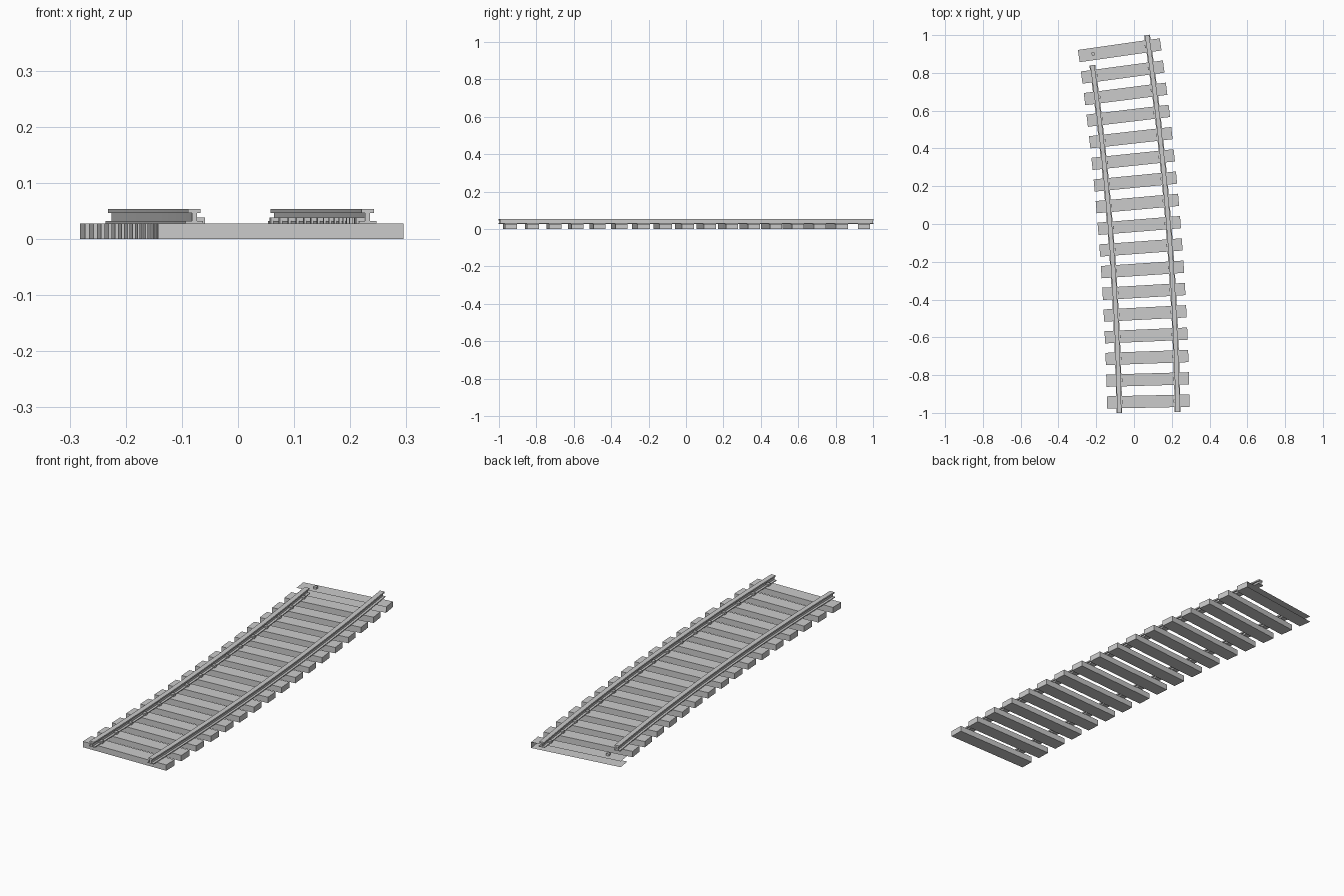
import bpy, bmesh, math
from mathutils import Matrix, Vector

if "Cube" in bpy.data.objects:
    bpy.data.objects.remove(bpy.data.objects["Cube"])

N = 17                                   # sleepers / track sections
T0, T1 = math.radians(1.2), math.radians(8.1)
STEP = (T1 - T0) / (N - 1)
START, END = Vector((0.0755, -0.94)), Vector((-0.0755, 0.92))
R = (END - START).length / (2 * math.sin((T1 - T0) / 2))
C = START - R * Vector((math.cos(T0), math.sin(T0)))
HALF_GAUGE = 0.1545


def frame(i, off=0.0):
    """Transform at section i: local x across the track, local y along it."""
    t = T0 + i * STEP
    p = C + (R + off) * Vector((math.cos(t), math.sin(t)))
    return Matrix.Translation((p.x, p.y, 0)) @ Matrix.Rotation(t, 4, 'Z')


def finish(name, bm):
    me = bpy.data.meshes.new(name)
    bm.to_mesh(me)
    bm.free()
    ob = bpy.data.objects.new(name, me)
    bpy.context.collection.objects.link(ob)
    return ob


def box(bm, m, x0, x1, y0, y1, z0, z1):
    mat = (m @ Matrix.Translation(((x0 + x1) / 2, (y0 + y1) / 2, (z0 + z1) / 2))
           @ Matrix.Diagonal((x1 - x0, y1 - y0, z1 - z0, 1)))
    return bmesh.ops.create_cube(bm, size=1, matrix=mat)['verts']


# Sleepers; the last one is open on its long sides and outer end
for i in range(N):
    bm = bmesh.new()
    m = frame(i)
    box(bm, m, -0.219, 0.219, -0.0325, 0.0325, 0, 0.028)
    if i == N - 1:
        bm.normal_update()
        inv = m.to_3x3().inverted()
        open_faces = [f for f in bm.faces
                      if abs((inv @ f.normal).y) > 0.9 or (inv @ f.normal).x < -0.9]
        bmesh.ops.delete(bm, geom=open_faces, context='FACES')
    finish(f"sleeper_{i + 1}", bm)

# Rails: flat-bottomed I section swept along the arc
half = [(0.0155, 0.028), (0.0155, 0.032), (0.0045, 0.032),
        (0.0045, 0.0465), (0.0113, 0.0465), (0.0113, 0.0535)]
profile = half + [(-x, z) for x, z in reversed(half)]


def rail(name, off, sections):
    bm = bmesh.new()
    rings = []
    for k in range(sections + 1):
        m = frame(k - 0.5, off)
        rings.append([bm.verts.new(m @ Vector((x, 0, z))) for x, z in profile])
    n = len(profile)
    for a, b in zip(rings, rings[1:]):
        for j in range(n):
            bm.faces.new((a[j], a[(j + 1) % n], b[(j + 1) % n], b[j]))
    bm.faces.new(rings[0])
    bm.faces.new(rings[-1])
    bmesh.ops.recalc_face_normals(bm, faces=bm.faces)
    finish(name, bm)


rail("left_rail", -HALF_GAUGE, N - 1)
rail("right_rail", HALF_GAUGE, N)

# Rail clips on the inner side of both rails, one per sleeper
for name, side in (("left_rail_clips", -1), ("right_rail_clips", 1)):
    bm = bmesh.new()
    for i in range(N):
        a, b = sorted((-side * 0.005, -side * 0.020))
        box(bm, frame(i, side * HALF_GAUGE), a, b, -0.008, 0.008, 0.028, 0.0385)
    finish(name, bm)
